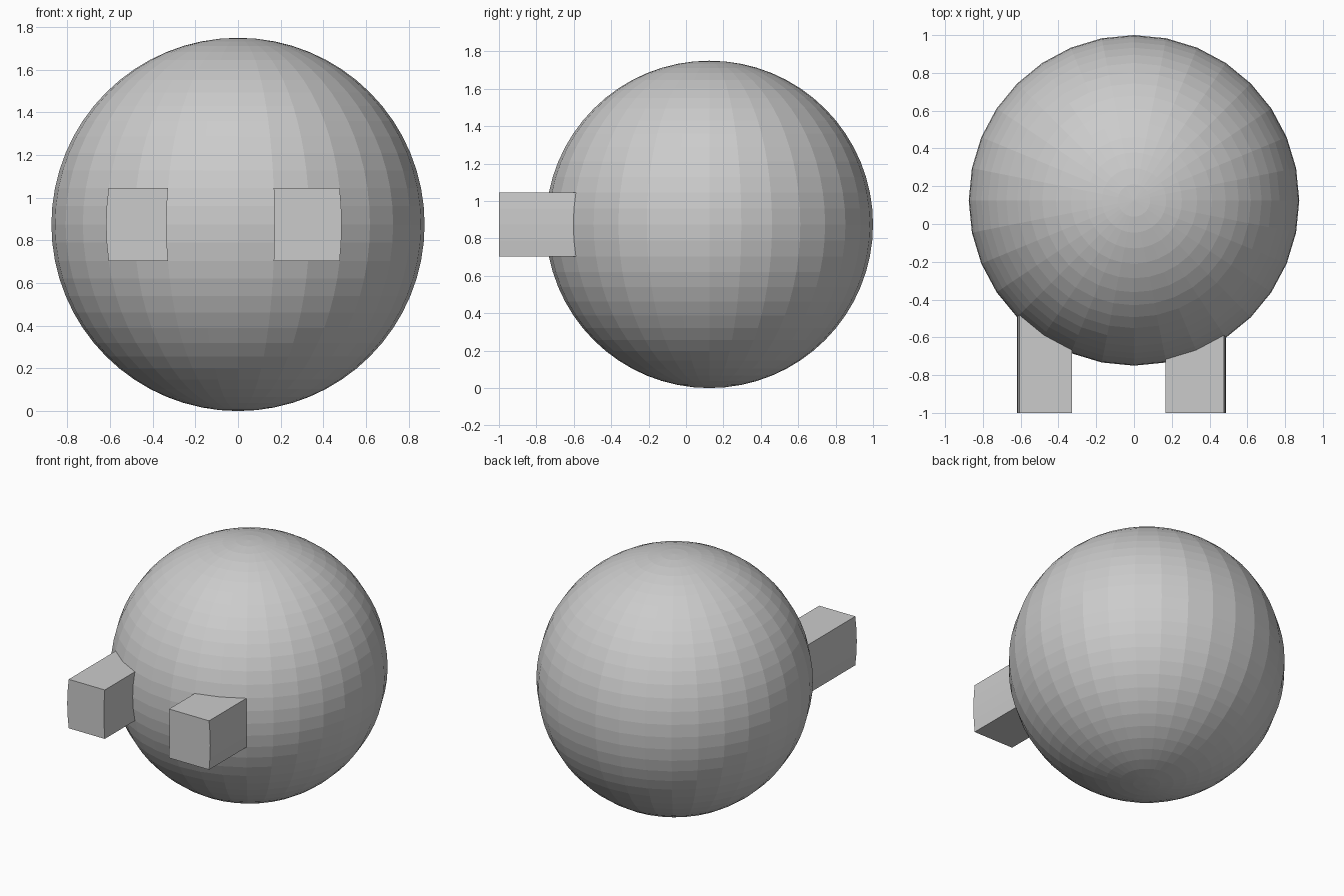
import bpy, bmesh
from math import atan2, degrees
from mathutils import Vector

if "Cube" in bpy.data.objects:
    bpy.data.objects.remove(bpy.data.objects["Cube"])

R = 0.875
FRONT = -1.125      # block front plane, relative to the ball centre

# Faceted ball
bm = bmesh.new()
bmesh.ops.create_uvsphere(bm, u_segments=32, v_segments=32, radius=R)


def pull_block(a0, a1):
    """Pull a patch of ball faces forward into a flat-fronted block."""
    patch = []
    for f in bm.faces:
        c = f.calc_center_median()
        if c.y < 0 and a0 < degrees(atan2(c.x, -c.y)) < a1 and abs(c.z) < 0.172:
            patch.append(f)
    out = bmesh.ops.extrude_face_region(bm, geom=patch)["geom"]
    for v in out:
        if isinstance(v, bmesh.types.BMVert):
            v.co.y = FRONT
    old = [f for f in patch if f.is_valid]
    bmesh.ops.delete(bm, geom=old, context='FACES')


# Two front blocks
pull_block(-45, -22.5)
pull_block(11.25, 33.75)

bmesh.ops.recalc_face_normals(bm, faces=bm.faces)
bmesh.ops.translate(bm, verts=bm.verts, vec=Vector((0, 0.125, R)))
mesh = bpy.data.meshes.new("ball_with_blocks")
bm.to_mesh(mesh)
bm.free()
bpy.context.collection.objects.link(bpy.data.objects.new("ball_with_blocks", mesh))
